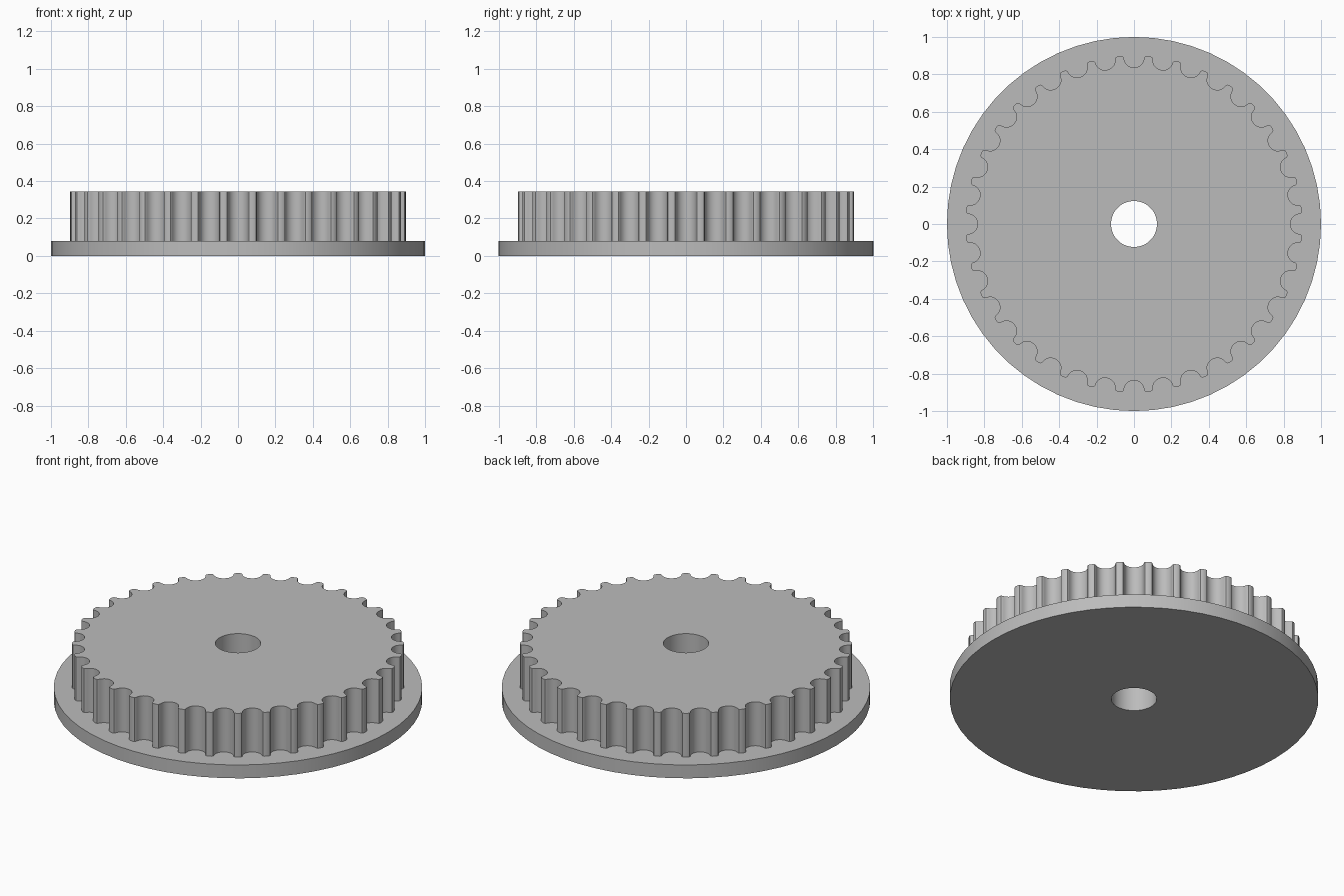
import bpy
import bmesh
from math import sin, cos, pi, sqrt

TEETH = 36
OUTER_R, TIP_R, BORE_R = 1.0, 0.9, 0.123
FLANGE_TOP, GEAR_TOP = 0.08, 0.343
SEGMENTS = 60

cube = bpy.data.objects.get("Cube")
if cube:
    bpy.data.objects.remove(cube, do_unlink=True)

grey = bpy.data.materials.new("plain grey")
grey.use_nodes = True
colour = (0.5, 0.5, 0.5, 1)
grey.diffuse_color = colour
grey.node_tree.nodes["Principled BSDF"].inputs["Base Color"].default_value = colour


def circle(radius):
    return [(radius * cos(2 * pi * i / SEGMENTS), radius * sin(2 * pi * i / SEGMENTS))
            for i in range(SEGMENTS)]


def toothed_outline():
    # Half of one groove: distance from its centre line, depth below the tips
    half = [(0.068, 0), (0.059, 0.003), (0.0545, 0.0105), (0.0525, 0.019),
            (0.05, 0.0275), (0.046, 0.0355), (0.041, 0.0433), (0.0325, 0.051),
            (0.0225, 0.0568), (0.0115, 0.0602)]
    groove = half + [(0, 0.0614)] + [(-x, d) for x, d in reversed(half)]
    base = sqrt(TIP_R ** 2 - half[0][0] ** 2)
    points = []
    for i in range(TEETH):
        a = 2 * pi * i / TEETH
        for x, d in groove:
            r = base - d
            points.append((r * cos(a) + x * sin(a), r * sin(a) - x * cos(a)))
    return points


def plate(name, outline, bottom, top):
    # Extrude an outline with a round bore through its centre
    bm = bmesh.new()
    edges = []
    for loop in (outline, circle(BORE_R)):
        verts = [bm.verts.new((x, y, bottom)) for x, y in loop]
        edges += [bm.edges.new((v, verts[(i + 1) % len(verts)])) for i, v in enumerate(verts)]
    bmesh.ops.triangle_fill(bm, edges=edges, use_beauty=True)
    result = bmesh.ops.extrude_face_region(bm, geom=bm.faces[:], use_keep_orig=True)
    raised = [g for g in result["geom"] if isinstance(g, bmesh.types.BMVert)]
    bmesh.ops.translate(bm, verts=raised, vec=(0, 0, top - bottom))
    bmesh.ops.recalc_face_normals(bm, faces=bm.faces[:])
    mesh = bpy.data.meshes.new(name)
    bm.to_mesh(mesh)
    bm.free()
    mesh.materials.append(grey)
    obj = bpy.data.objects.new(name, mesh)
    bpy.context.collection.objects.link(obj)
    bpy.ops.object.select_all(action="DESELECT")
    obj.select_set(True)
    bpy.context.view_layer.objects.active = obj
    bpy.ops.object.shade_smooth_by_angle(angle=pi / 6)
    return obj


# Wide round flange at the foot, toothed wheel on top of it
plate("flange", circle(OUTER_R), 0, FLANGE_TOP)
plate("toothed_wheel", toothed_outline(), FLANGE_TOP, GEAR_TOP)
